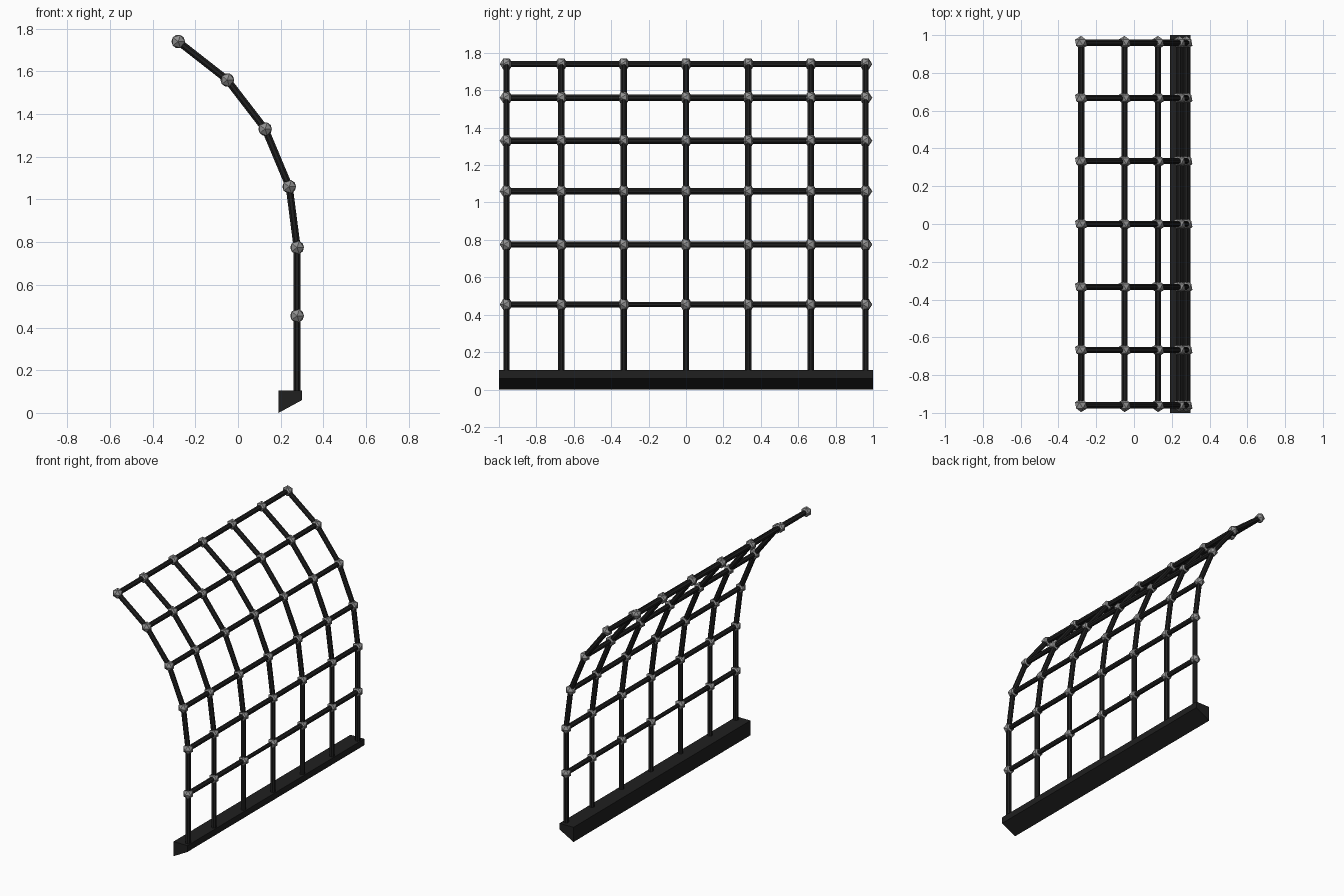
import bpy, bmesh, math
from mathutils import Vector, Matrix

if "Cube" in bpy.data.objects:
    bpy.data.objects.remove(bpy.data.objects["Cube"])


def material(name, v):
    m = bpy.data.materials.new(name)
    m.diffuse_color = (v, v, v, 1)
    m.use_nodes = True
    m.node_tree.nodes["Principled BSDF"].inputs["Base Color"].default_value = m.diffuse_color
    return m


BLACK = material("black_metal", 0.014)
GREY = material("grey_metal", 0.28)

# Curved side profile (x, z) of the joints, bottom to top, and post positions in y
PROFILE = [(0.277, 0.455), (0.277, 0.775), (0.24, 1.06),
           (0.127, 1.33), (-0.05, 1.56), (-0.28, 1.74)]
POSTS = [-0.96, -0.667, -0.333, 0, 0.333, 0.667, 0.96]
BAR_R, THIN_R, JOINT_R = 0.018, 0.014, 0.036


def finish(name, bm, mat):
    bmesh.ops.recalc_face_normals(bm, faces=bm.faces)
    me = bpy.data.meshes.new(name)
    bm.to_mesh(me)
    bm.free()
    me.materials.append(mat)
    ob = bpy.data.objects.new(name, me)
    bpy.context.collection.objects.link(ob)
    return ob


def add_bar(bm, a, b, r):
    a, b = Vector(a), Vector(b)
    d = b - a
    mat = (Matrix.Translation((a + b) / 2) @ d.to_track_quat('Z', 'Y').to_matrix().to_4x4()
           @ Matrix.Rotation(math.pi / 8, 4, 'Z'))
    bmesh.ops.create_cone(bm, cap_ends=True, segments=8, radius1=r, radius2=r,
                          depth=d.length, matrix=mat)


# Wedge-bottomed base beam
bm = bmesh.new()
section = [(0.19, 0.0), (0.30, 0.06), (0.30, 0.105), (0.19, 0.105)]
face = bm.faces.new([bm.verts.new((x, -1, z)) for x, z in section])
ext = bmesh.ops.extrude_face_region(bm, geom=[face])
bmesh.ops.translate(bm, vec=(0, 2, 0),
                    verts=[v for v in ext["geom"] if isinstance(v, bmesh.types.BMVert)])
finish("base_beam", bm, BLACK)

# Bent posts
for i, y in enumerate(POSTS):
    bm = bmesh.new()
    pts = [(0.277, 0.08)] + PROFILE
    for (x0, z0), (x1, z1) in zip(pts, pts[1:]):
        add_bar(bm, (x0, y, z0), (x1, y, z1), BAR_R)
    finish(f"bent_post_{i + 1}", bm, BLACK)

# Horizontal rails, with one thinner piece in the lowest row
for row, (x, z) in enumerate(PROFILE):
    bm = bmesh.new()
    for i, (y0, y1) in enumerate(zip(POSTS, POSTS[1:])):
        add_bar(bm, (x, y0, z), (x, y1, z), THIN_R if (row, i) == (0, 2) else BAR_R)
    finish(f"rail_{row + 1}", bm, BLACK)

# Faceted joints, poles pointing along the rails
for row, (x, z) in enumerate(PROFILE):
    bm = bmesh.new()
    for y in POSTS:
        bmesh.ops.create_icosphere(
            bm, subdivisions=1, radius=JOINT_R,
            matrix=Matrix.Translation((x, y, z)) @ Matrix.Rotation(math.pi / 2, 4, 'X'))
    finish(f"joint_row_{row + 1}", bm, GREY)
